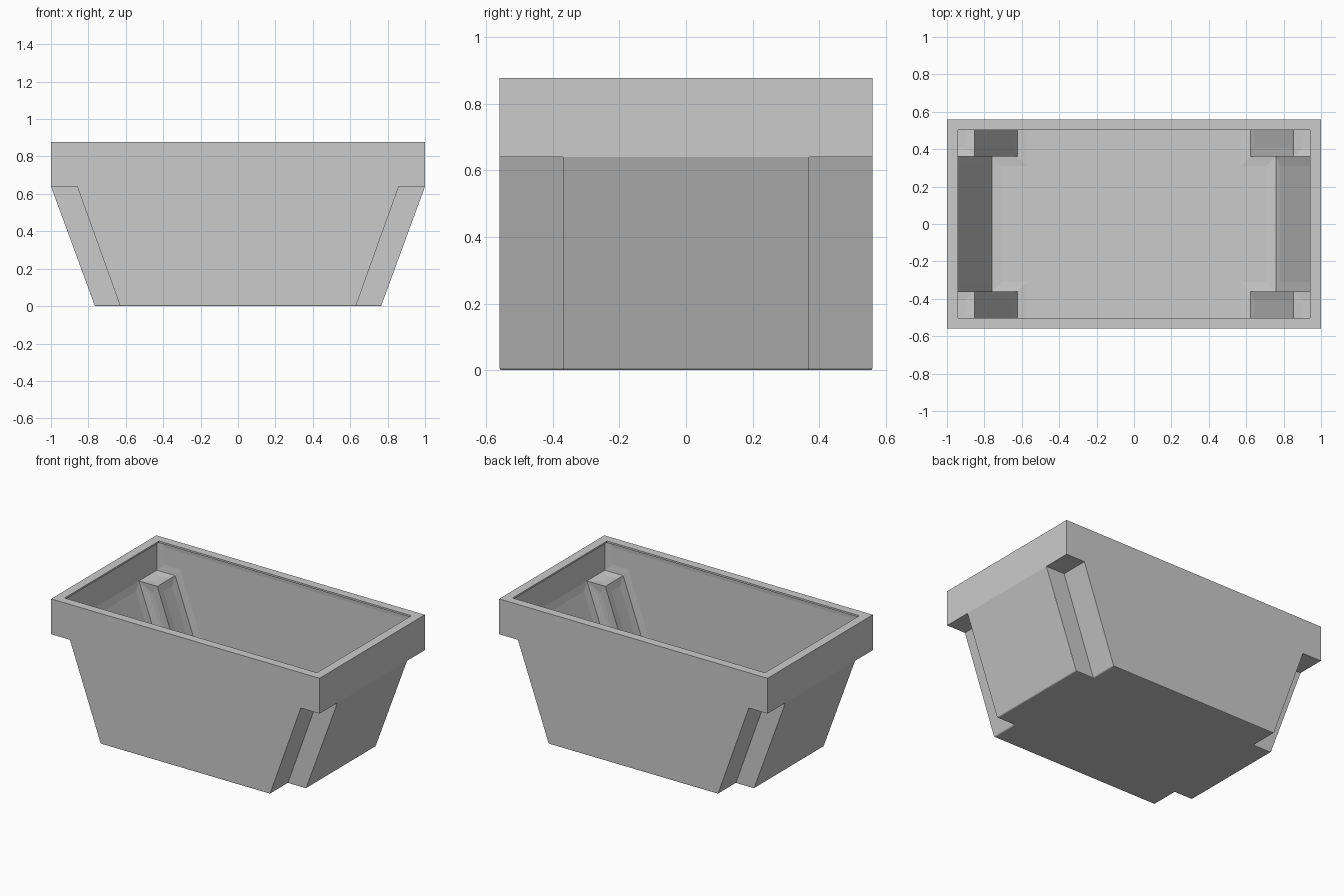
import bpy
import bmesh

cube = bpy.data.objects.get("Cube")
if cube:
    bpy.data.objects.remove(cube)

SIGNS = (-1, 1)
bm = bmesh.new()


def face(points):
    return bm.faces.new([bm.verts.new(p) for p in points])


def shell(x_corner, x_mid, x_step, x_rim, y_notch, y_wall, z_floor, z_step, z_top):
    """Open tub skin with four notched, sloping corners; returns its faces."""
    made = []
    # floor: rectangle with the corners cut away
    quarter = [(x_mid, y_notch), (x_corner, y_notch), (x_corner, y_wall)]
    outline = quarter + [(-x, y) for x, y in reversed(quarter)]
    outline += [(-x, -y) for x, y in quarter] + [(x, -y) for x, y in reversed(quarter)]
    floor = face([(x, y, z_floor) for x, y in outline])
    made.append(floor)
    # long walls
    half = [(x_corner, z_floor), (x_step, z_step), (x_rim, z_step), (x_rim, z_top)]
    profile = half + [(-x, z) for x, z in reversed(half)]
    for sy in SIGNS:
        made.append(face([(x, sy * y_wall, z) for x, z in profile]))
    for sx in SIGNS:
        # sloping end panel and upright end band
        made.append(face([(sx * x_mid, -y_notch, z_floor), (sx * x_mid, y_notch, z_floor),
                          (sx * x_rim, y_notch, z_step), (sx * x_rim, -y_notch, z_step)]))
        made.append(face([(sx * x_rim, y, z_step) for y in (-y_wall, -y_notch, y_notch, y_wall)]
                         + [(sx * x_rim, y, z_top) for y in (y_wall, -y_wall)]))
        for sy in SIGNS:
            n, w = sy * y_notch, sy * y_wall
            # notch slope, notch side and ledge
            made.append(face([(sx * x_corner, n, z_floor), (sx * x_corner, w, z_floor),
                              (sx * x_step, w, z_step), (sx * x_step, n, z_step)]))
            made.append(face([(sx * x_corner, n, z_floor), (sx * x_mid, n, z_floor),
                              (sx * x_rim, n, z_step), (sx * x_step, n, z_step)]))
            made.append(face([(sx * x_step, n, z_step), (sx * x_rim, n, z_step),
                              (sx * x_rim, w, z_step), (sx * x_step, w, z_step)]))
    return floor, made


def ring(a, b):
    """Four quads joining two rectangles given as (half x, half y, z)."""
    def corners(r):
        return [(sx * r[0], sy * r[1], r[2]) for sx, sy in ((1, 1), (-1, 1), (-1, -1), (1, -1))]
    p, q = corners(a), corners(b)
    for i in range(4):
        j = (i + 1) % 4
        face([p[i], p[j], q[j], q[i]])


# outer and inner skins of the thin wall
base, _ = shell(0.63, 0.765, 0.86, 1.0, 0.37, 0.56, 0.0, 0.64, 0.878)
_, inner = shell(0.623, 0.758, 0.853, 0.99, 0.36, 0.55, 0.01, 0.65, 0.866)

# flat lip around the opening
ring((1.0, 0.56, 0.878), (0.94, 0.502, 0.878))
ring((0.94, 0.502, 0.878), (0.94, 0.502, 0.866))
ring((0.94, 0.502, 0.866), (0.99, 0.55, 0.866))

bmesh.ops.remove_doubles(bm, verts=bm.verts[:], dist=0.0005)
bmesh.ops.recalc_face_normals(bm, faces=bm.faces[:])

# shallow recessed panel in every inner face
bmesh.ops.inset_individual(bm, faces=inner, thickness=0.05, depth=-0.005,
                           use_even_offset=True)
# softened lower edge
bmesh.ops.bevel(bm, geom=list(base.edges), offset=0.006, segments=2, profile=0.5,
                affect='EDGES', clamp_overlap=True)

mesh = bpy.data.meshes.new("notched_tub")
bm.to_mesh(mesh)
bm.free()
tub = bpy.data.objects.new("notched_tub", mesh)
bpy.context.collection.objects.link(tub)

# plain grey finish
grey = bpy.data.materials.new("plain_grey")
grey.use_nodes = True
colour = (0.6, 0.6, 0.6, 1.0)
grey.diffuse_color = colour
grey.node_tree.nodes["Principled BSDF"].inputs["Base Color"].default_value = colour
mesh.materials.append(grey)
